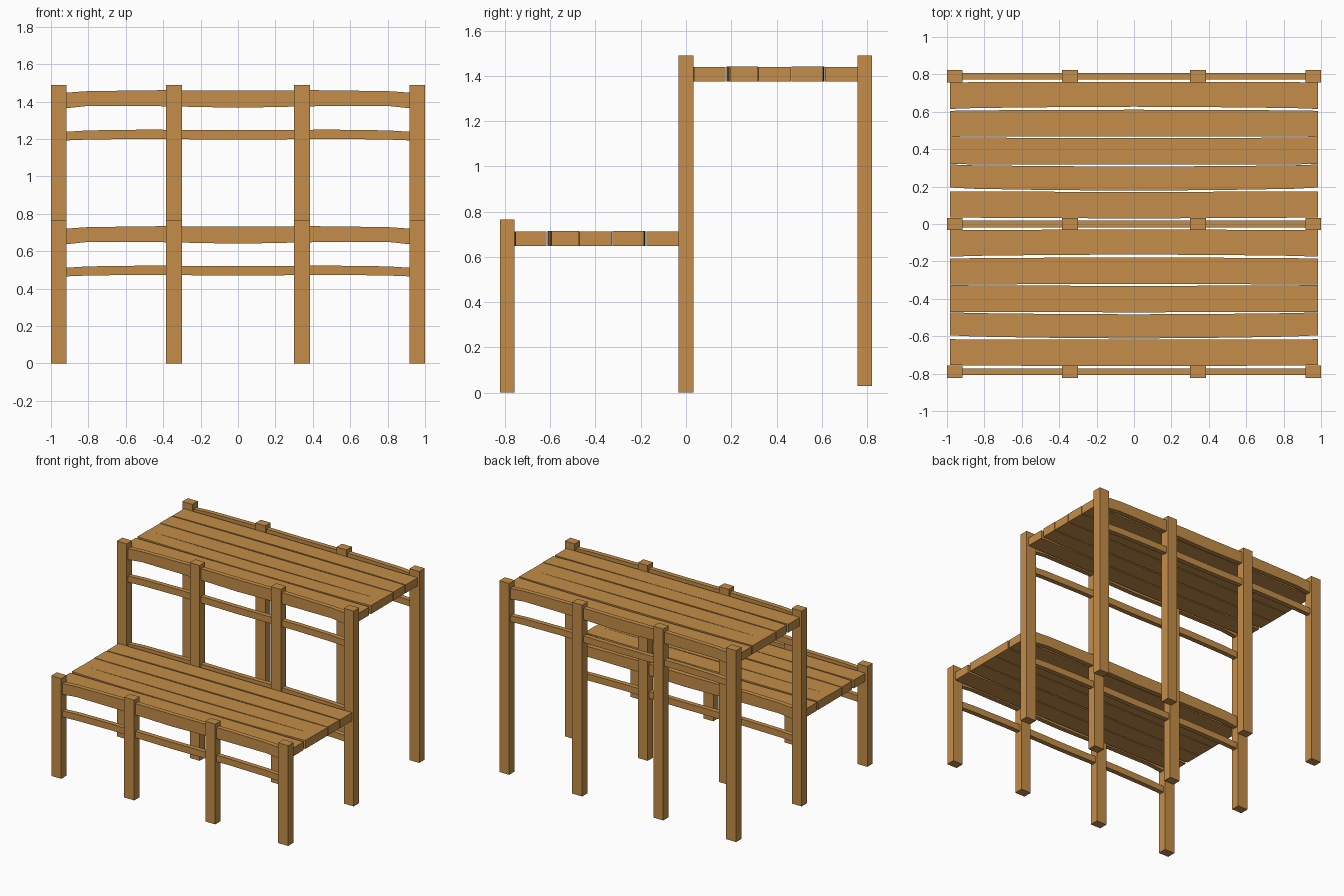
import bpy, bmesh

if "Cube" in bpy.data.objects:
    bpy.data.objects.remove(bpy.data.objects["Cube"])

wood = bpy.data.materials.new("wood")
wood.diffuse_color = (0.55, 0.27, 0.065, 1)
wood.use_nodes = True
wood.node_tree.nodes["Principled BSDF"].inputs["Base Color"].default_value = wood.diffuse_color


def loft(name, sections, closed_x=True):
    """Board running along x through rectangles (x, y0, y1, z0, z1)."""
    bm = bmesh.new()
    rings = [[bm.verts.new(p) for p in
              ((x, y0, z0), (x, y1, z0), (x, y1, z1), (x, y0, z1))]
             for x, y0, y1, z0, z1 in sections]
    for a, b in zip(rings, rings[1:]):
        for i in range(4):
            j = (i + 1) % 4
            bm.faces.new((a[i], a[j], b[j], b[i]))
    bm.faces.new(rings[0])
    bm.faces.new(rings[-1])
    bmesh.ops.recalc_face_normals(bm, faces=bm.faces)
    me = bpy.data.meshes.new(name)
    bm.to_mesh(me)
    bm.free()
    me.materials.append(wood)
    ob = bpy.data.objects.new(name, me)
    bpy.context.collection.objects.link(ob)


def mirrored(half):
    """Mirror sections listed from the outer end to the centre x = 0."""
    return half + [(-s[0], *s[1:]) for s in half[-2::-1]]


# Posts: front row short, middle and back rows tall
for name, y, z0, z1 in (("front_post", -0.79, 0, 0.765),
                        ("middle_post", 0, 0, 1.49),
                        ("back_post", 0.79, 0.03, 1.49)):
    for x in (-0.958, -0.342, 0.342, 0.958):
        loft(name, [(x - 0.042, y - 0.033, y + 0.033, z0, z1),
                    (x + 0.042, y - 0.033, y + 0.033, z0, z1)])

# Slightly warped rails: (x, bottom, top) relative to the upper tier
top_rail = [(-0.93, 1.363, 1.447), (-0.80, 1.377, 1.456),
            (-0.40, 1.375, 1.461), (0, 1.367, 1.459)]
low_rail = [(-0.93, 1.192, 1.238), (-0.80, 1.197, 1.246),
            (-0.50, 1.201, 1.250), (0, 1.196, 1.247)]

# Planks: (end y0, end y1, centre y0, centre y1) on the upper tier
planks = [(0.036, 0.174, 0.030, 0.172),
          (0.195, 0.318, 0.178, 0.307),
          (0.320, 0.464, 0.318, 0.459),
          (0.466, 0.605, 0.469, 0.611),
          (0.615, 0.757, 0.627, 0.760)]

# Two identical tiers, the lower one shifted forward and down
for tier, dy, dz in (("upper", 0, 0), ("lower", -0.79, -0.727)):
    for y in (0, 0.79):
        for name, rail in (("top_rail", top_rail), ("low_rail", low_rail)):
            loft(f"{tier}_{name}", mirrored(
                [(x, y + dy - 0.018, y + dy + 0.018, a + dz, b + dz)
                 for x, a, b in rail]))
    for i, (e0, e1, c0, c1) in enumerate(planks):
        half = []
        for x, t in ((-0.985, 0), (-0.85, 0.4), (-0.5, 0.75), (0, 1)):
            half.append((x, e0 + (c0 - e0) * t + dy, e1 + (c1 - e1) * t + dy,
                         1.376 + dz, 1.439 + dz + 0.002 * (i % 2)))
        loft(f"{tier}_plank", mirrored(half))
